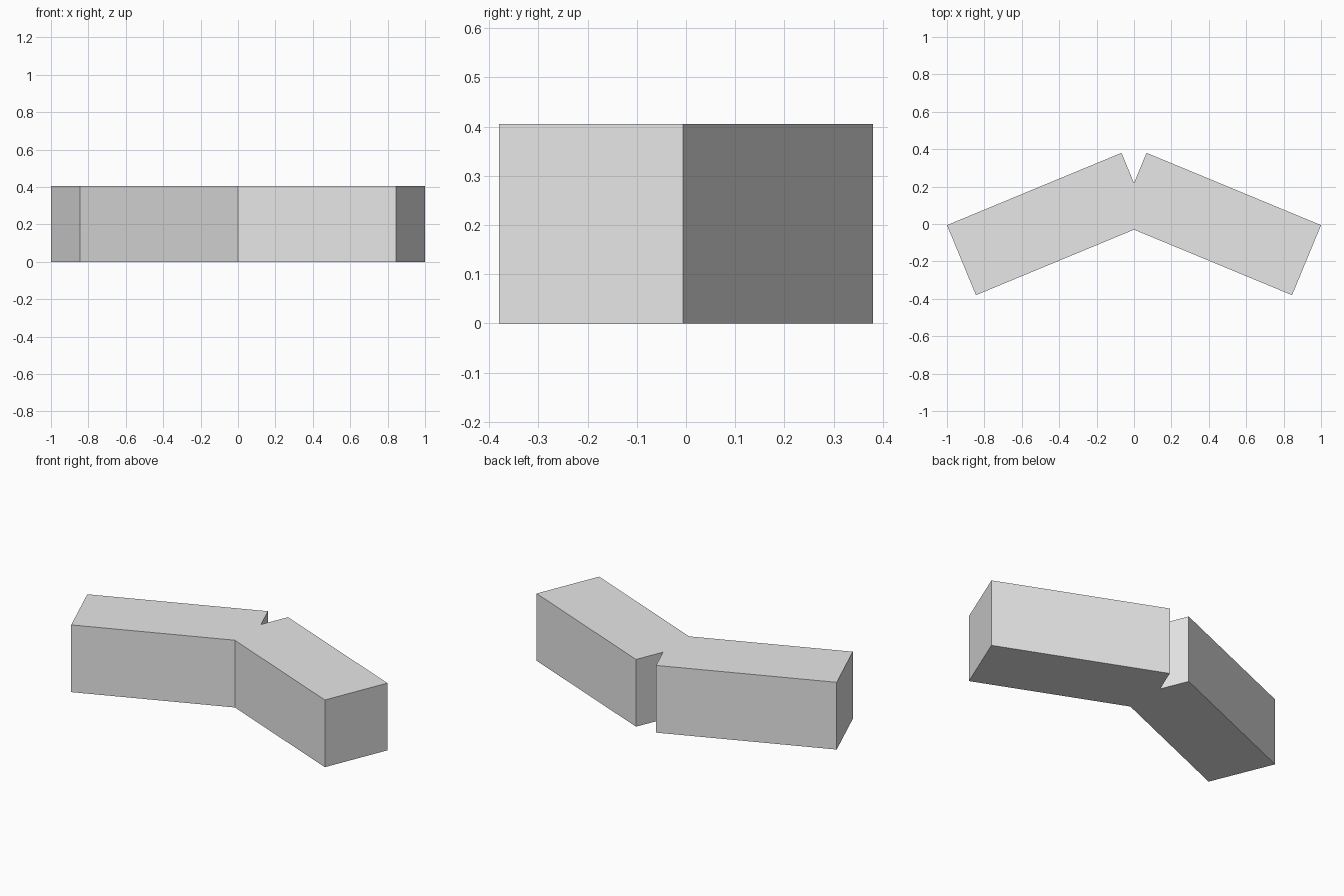
import bpy, bmesh, math

if "Cube" in bpy.data.objects:
    bpy.data.objects.remove(bpy.data.objects["Cube"])

# Beam proportions: two square beams meeting at an angle
TILT = math.radians(22.5)
LENGTH, WIDTH, HEIGHT = 1.01, 0.405, 0.405
c, s, t = math.cos(TILT), math.sin(TILT), math.tan(TILT)

grey = bpy.data.materials.new("light grey")
grey.diffuse_color = (0.8, 0.8, 0.8, 1)
grey.use_nodes = True
grey.node_tree.nodes["Principled BSDF"].inputs["Base Color"].default_value = grey.diffuse_color

# Right half of the outline, from the front elbow round to the back notch
half_y = (LENGTH * s + WIDTH * c) / 2
foot_x = 1 - WIDTH * s
back_x = 1 - LENGTH * c
right = [(foot_x, -half_y), (1, half_y - LENGTH * s), (back_x, half_y)]
elbow = (0, -half_y + foot_x * t)
notch = (0, half_y - back_x / t)
left = [(-x, y) for x, y in reversed(right)]
outline = [elbow] + right + [notch] + left

# Extrude the outline into the angled beam
bm = bmesh.new()
base = bm.faces.new([bm.verts.new((x, y, 0)) for x, y in outline])
top = bmesh.ops.extrude_face_region(bm, geom=[base], use_keep_orig=True)
bmesh.ops.translate(bm, vec=(0, 0, HEIGHT),
                    verts=[g for g in top["geom"] if isinstance(g, bmesh.types.BMVert)])
bmesh.ops.recalc_face_normals(bm, faces=bm.faces)
mesh = bpy.data.meshes.new("angled_beam")
bm.to_mesh(mesh)
bm.free()
mesh.materials.append(grey)
bpy.context.collection.objects.link(bpy.data.objects.new("angled_beam", mesh))
